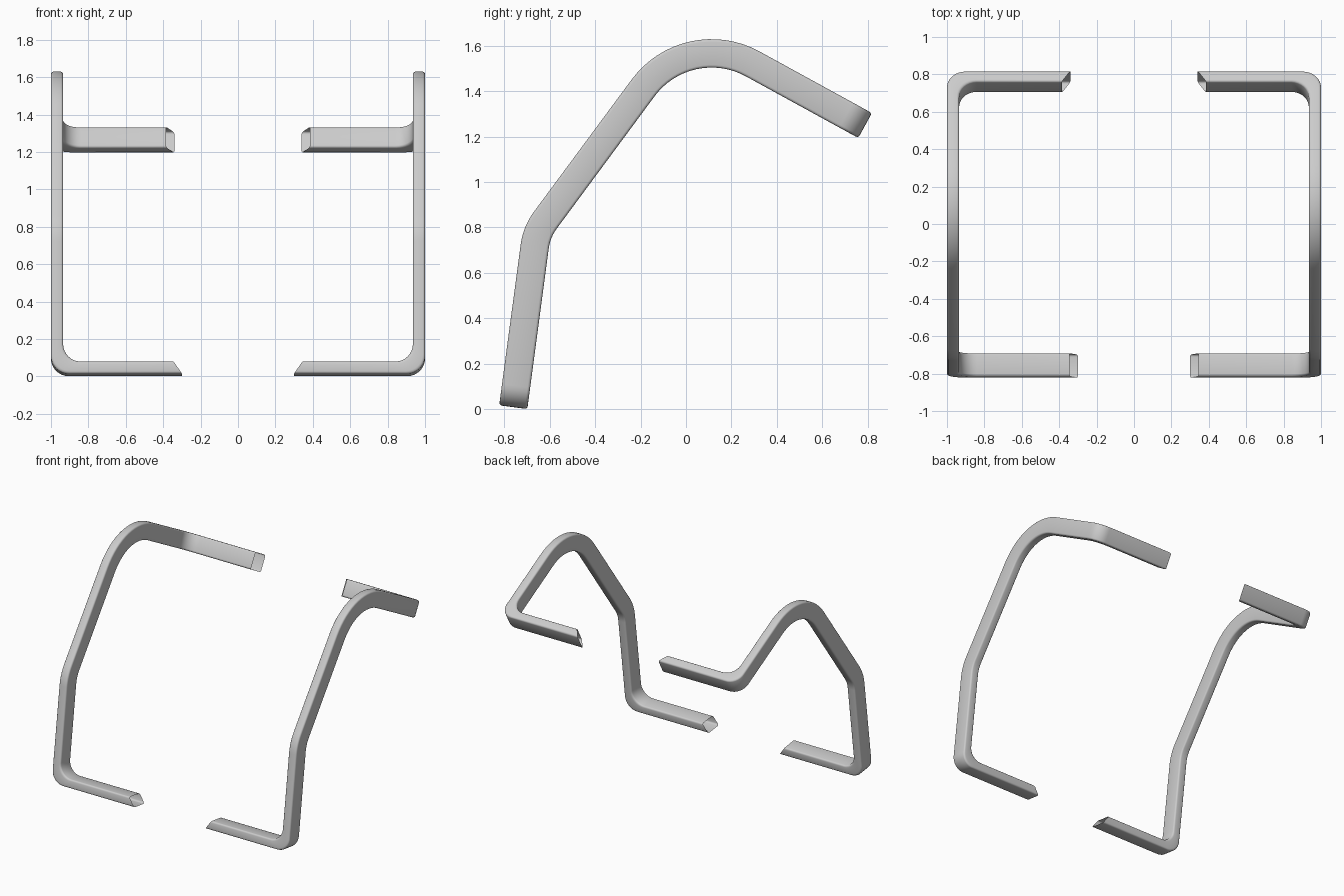
import bpy, bmesh
from math import sin, cos, pi
from mathutils import Vector, Matrix

if "Cube" in bpy.data.objects:
    bpy.data.objects.remove(bpy.data.objects["Cube"])

X = Vector((1, 0, 0))
HW, HT = 0.0625, 0.0325           # half width and half thickness of the tube
SIDE_X = 1.0 - HT                 # centre line of each side rail


def P(y, z):
    return Vector((SIDE_X, y, z))


def section(rad=0.012, seg=3):
    """Rounded rectangle as (width, thickness) pairs."""
    pts = []
    for k, (sx, sy) in enumerate(((1, 1), (-1, 1), (-1, -1), (1, -1))):
        for i in range(seg + 1):
            a = (k + i / seg) * pi / 2
            pts.append((sx * (HW - rad) + rad * cos(a), sy * (HT - rad) + rad * sin(a)))
    return pts


def width_dir(t):
    return Vector((0, -t.z, t.y))


def side_bend(prev, corner, nxt, radius, seg):
    """Rings round a bend that lies in the side plane."""
    t0, t1 = (corner - prev).normalized(), (nxt - corner).normalized()
    turn = t0.angle(t1)
    bis = (t1 - t0).normalized()
    centre = corner + bis * radius / cos(turn / 2)
    rings = []
    for i in range(seg + 1):
        rot = Matrix.Rotation(-turn * i / seg, 3, 'X')
        t = rot @ t0
        w = width_dir(t)
        rings.append((centre + w * radius, w, X * HT))
    return rings


def cross_bar(end, away, w, tip_x, radius=0.095, seg=8):
    """Rings from the mitred open tip of a cross bar round to the side rail."""
    c = end - away * HT
    tip = Vector((tip_x, c.y, c.z))
    rings = [(tip, w, away * HT - X * 0.0225)]
    centre = c - (X + away) * radius
    for i in range(seg + 1):
        a = pi / 2 * (1 - i / seg)
        rings.append((centre + radius * (X * cos(a) + away * sin(a)), w, (X + away) * HT))
    return rings


# Centre line of the side rail: foot, knee, crown, tail
foot, knee, crown, tail = P(-0.761, 0.008), P(-0.658, 0.780), P(0.006, 1.678), P(0.789, 1.249)
down = (foot - knee).normalized()
back = (tail - crown).normalized()

rings = cross_bar(foot, down, width_dir(-down), 0.3225)
rings += side_bend(foot, knee, crown, 0.25, 8)
rings += side_bend(knee, crown, tail, 0.375, 16)
rings += reversed(cross_bar(tail, back, width_dir(back), 0.3625))

# Sweep the hollow tube, left open at both tips
bm = bmesh.new()
prof = section()
loops = [[bm.verts.new(c + w * u + th * (v / HT)) for u, v in prof] for c, w, th in rings]
n = len(prof)
for a, b in zip(loops, loops[1:]):
    for i in range(n):
        j = (i + 1) % n
        bm.faces.new((a[i], a[j], b[j], b[i]))
bmesh.ops.recalc_face_normals(bm, faces=bm.faces)

mesh = bpy.data.meshes.new("tube_frame")
bm.to_mesh(mesh)
bm.free()
frame = bpy.data.objects.new("tube_frame", mesh)
bpy.context.collection.objects.link(frame)

bpy.context.view_layer.objects.active = frame
frame.select_set(True)
bpy.ops.object.shade_smooth_by_angle(angle=0.6)

# Second half on the other side
mirror = frame.modifiers.new("other_side", 'MIRROR')
mirror.use_mirror_merge = False
